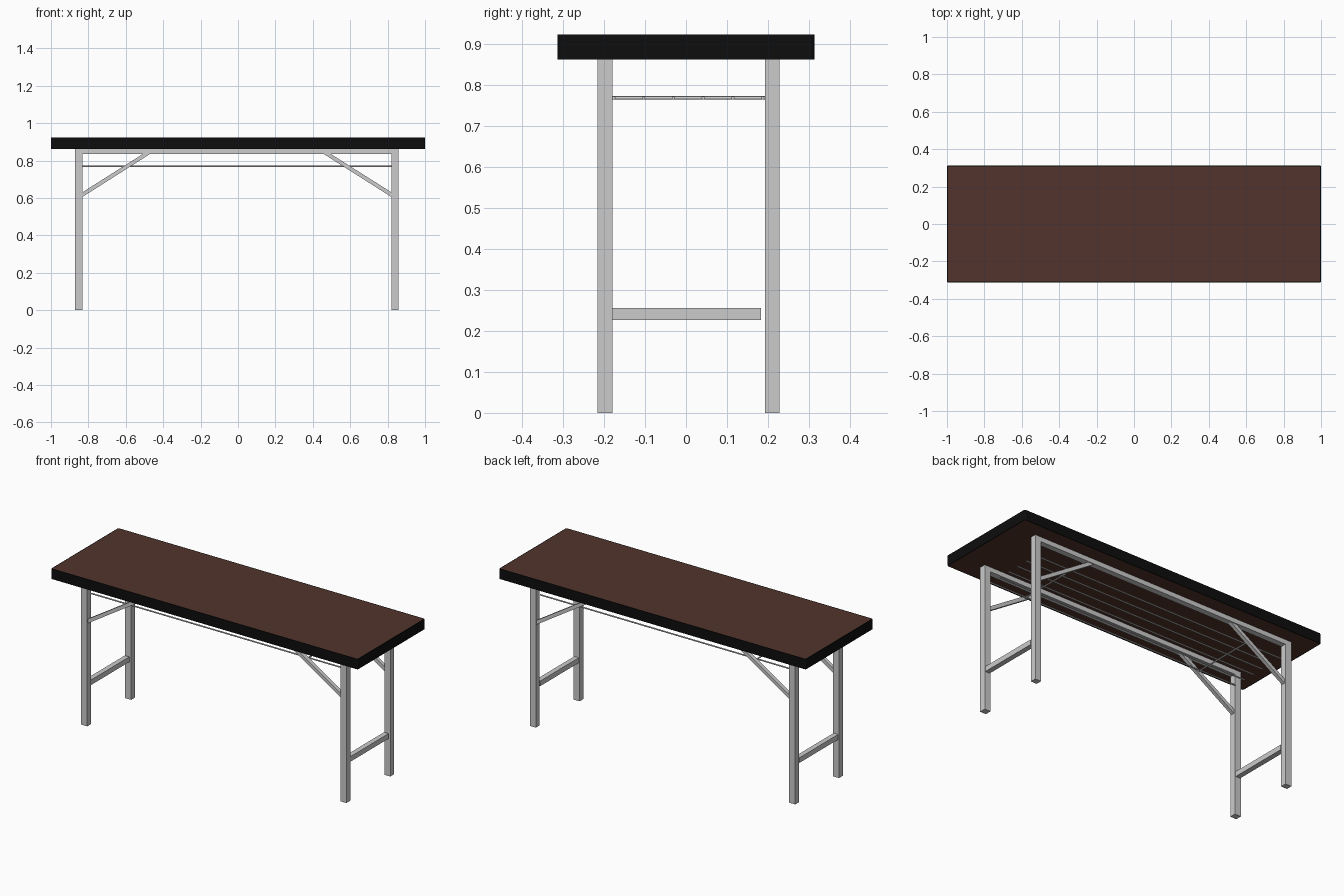
import bpy, bmesh, math
from mathutils import Vector

if "Cube" in bpy.data.objects:
    bpy.data.objects.remove(bpy.data.objects["Cube"])

LEG_X = ((-0.872, -0.832), (0.82, 0.858))
LEG_Y = ((-0.216, -0.179), (0.193, 0.228))
UNDER, TOP = 0.862, 0.922


def material(name, rgb):
    m = bpy.data.materials.new(name)
    m.diffuse_color = (*rgb, 1)
    m.use_nodes = True
    m.node_tree.nodes["Principled BSDF"].inputs["Base Color"].default_value = m.diffuse_color
    return m


def finish(name, bm, mats=()):
    bmesh.ops.recalc_face_normals(bm, faces=bm.faces)
    me = bpy.data.meshes.new(name)
    bm.to_mesh(me)
    bm.free()
    for m in mats:
        me.materials.append(m)
    ob = bpy.data.objects.new(name, me)
    bpy.context.collection.objects.link(ob)
    return ob


def prism(bm, points, offset):
    face = bm.faces.new([bm.verts.new(p) for p in points])
    ext = bmesh.ops.extrude_face_region(bm, geom=[face])
    verts = [g for g in ext["geom"] if isinstance(g, bmesh.types.BMVert)]
    bmesh.ops.translate(bm, verts=verts, vec=offset)


def box(name, x, y, z):
    bm = bmesh.new()
    prism(bm, [(x[0], y[0], z[0]), (x[1], y[0], z[0]),
               (x[1], y[1], z[0]), (x[0], y[1], z[0])], (0, 0, z[1] - z[0]))
    return finish(name, bm)


def rod(name, a, b, r=0.004):
    a, b = Vector(a), Vector(b)
    bpy.ops.mesh.primitive_cylinder_add(vertices=10, radius=r, depth=(b - a).length,
                                        location=(a + b) / 2)
    ob = bpy.context.object
    ob.name = name
    ob.rotation_euler = (b - a).to_track_quat('Z', 'Y').to_euler()
    bpy.ops.object.shade_smooth_by_angle(angle=math.radians(40))


# Tabletop: brown panel with a thin black edge band and small rounded corners
brown = material("brown_laminate", (0.085, 0.034, 0.025))
black = material("black_edge", (0.004, 0.004, 0.004))
bm = bmesh.new()
prism(bm, [(-1, -0.313, UNDER), (1, -0.313, UNDER),
           (1, 0.313, UNDER), (-1, 0.313, UNDER)], (0, 0, TOP - UNDER))
corners = [e for e in bm.edges if abs(e.verts[0].co.z - e.verts[1].co.z) > 0.01]
bmesh.ops.bevel(bm, geom=corners, offset=0.008, segments=3, profile=0.5, affect='EDGES')
bm.normal_update()
caps = [f for f in bm.faces if abs(f.normal.z) > 0.9]
for f in bm.faces:
    f.material_index = 1
bmesh.ops.inset_individual(bm, faces=caps, thickness=0.005)
for f in caps:
    f.material_index = 0
finish("tabletop", bm, (brown, black))

# Legs
for side, x in zip(("left", "right"), LEG_X):
    for end, y in zip(("front", "back"), LEG_Y):
        box(f"{side}_{end}_leg", x, y, (0, UNDER))
    # Low stretcher joining each pair of legs
    mid = sum(x) / 2
    box(f"{side}_stretcher", (mid - 0.015, mid + 0.015), (-0.179, 0.183), (0.226, 0.256))

# Rails under the top, and diagonal braces
for end, y in zip(("front", "back"), LEG_Y):
    box(f"{end}_rail", (LEG_X[0][1], LEG_X[1][0]), y, (0.835, UNDER))
    mid = sum(y) / 2
    for side, x0, s in (("left", LEG_X[0][1], 1), ("right", LEG_X[1][0], -1)):
        bm = bmesh.new()
        prism(bm, [(x0 + s * dx, mid - 0.011, z) for dx, z in
                   ((0, 0.605), (0, 0.63), (0.324, 0.835), (0.362, 0.835))], (0, 0.022, 0))
        finish(f"{side}_{end}_brace", bm)

# Wire shelf: long rods and two cross rods fixed between the braces
count = 6
for i in range(count):
    y = -0.176 + i * (0.187 + 0.176) / (count - 1)
    rod(f"shelf_rod_{i + 1}", (-0.832, y, 0.768), (0.82, y, 0.768))
for side, x in (("left", -0.594), ("right", 0.582)):
    rod(f"{side}_shelf_cross_rod", (x, -0.185, 0.768), (x, 0.2, 0.768))
